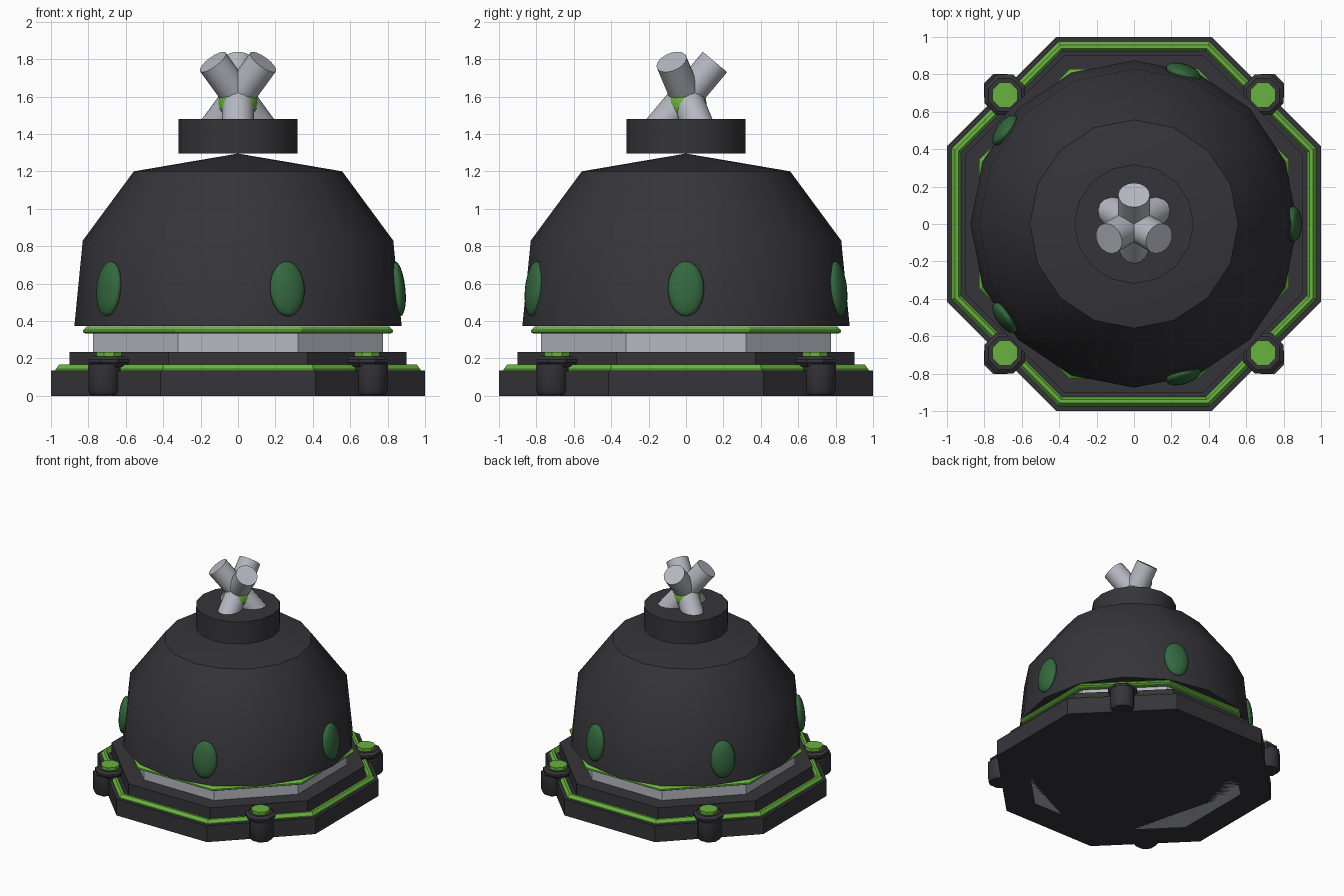
import bpy, bmesh, math
from mathutils import Vector, Matrix

if "Cube" in bpy.data.objects:
    bpy.data.objects.remove(bpy.data.objects["Cube"])


def material(name, rgb):
    m = bpy.data.materials.new(name)
    m.diffuse_color = (*rgb, 1)
    m.use_nodes = True
    m.node_tree.nodes["Principled BSDF"].inputs["Base Color"].default_value = m.diffuse_color
    return m


DARK = material("charcoal", (0.036, 0.036, 0.042))
GREEN = material("bright green", (0.14, 0.45, 0.05))
LEAF = material("dark green", (0.035, 0.14, 0.05))
GREY = material("light grey", (0.46, 0.48, 0.53))


def finish(name, bm, mat, smooth=None):
    bmesh.ops.recalc_face_normals(bm, faces=bm.faces[:])
    me = bpy.data.meshes.new(name)
    bm.to_mesh(me)
    bm.free()
    me.materials.append(mat)
    ob = bpy.data.objects.new(name, me)
    bpy.context.collection.objects.link(ob)
    if smooth:
        bpy.ops.object.select_all(action='DESELECT')
        ob.select_set(True)
        bpy.context.view_layer.objects.active = ob
        bpy.ops.object.shade_smooth_by_angle(angle=math.radians(smooth))
    return ob


def lathe(name, profile, sides, mat, flats=False, ring=False, smooth=None, at=(0, 0)):
    """Turn (radius, z) points about z; flats=True reads radius as the flat-side distance."""
    bm = bmesh.new()
    turn = math.pi / sides if flats else 0
    grow = 1 / math.cos(math.pi / sides) if flats else 1
    rows = []
    for r, z in profile:
        count = 1 if r == 0 else sides
        rows.append([bm.verts.new((at[0] + r * grow * math.cos(turn + math.tau * i / sides),
                                   at[1] + r * grow * math.sin(turn + math.tau * i / sides), z))
                     for i in range(count)])
    pairs = list(zip(rows, rows[1:]))
    if ring:
        pairs.append((rows[-1], rows[0]))
    for a, b in pairs:
        for i in range(sides):
            j = (i + 1) % sides
            if len(b) == 1:
                bm.faces.new((a[i], a[j], b[0]))
            else:
                bm.faces.new((a[i], a[j], b[j], b[i]))
    if not ring:
        for row in (rows[0], rows[-1]):
            if len(row) > 1:
                bm.faces.new(row)
    return finish(name, bm, mat, smooth)


# Octagonal stepped base with a raised green trim
lathe("base_plate", [(1, 0), (1, 0.135), (0.9, 0.135), (0.9, 0.235)], 8, DARK, flats=True)
lathe("base_trim", [(0.975, 0.13), (0.975, 0.142), (0.957, 0.166), (0.938, 0.166), (0.925, 0.142),
                    (0.925, 0.13)], 8, GREEN, flats=True, ring=True)
lathe("collar", [(0.775, 0), (0.775, 0.34)], 8, GREY, flats=True)
lathe("collar_trim", [(0.815, 0.332), (0.828, 0.34), (0.828, 0.352), (0.808, 0.37)],
      8, GREEN, flats=True)

# Dome and its cap
lathe("dome", [(0.875, 0.372), (0.83, 0.83), (0.557, 1.2), (0, 1.295)], 16, DARK, smooth=40)
lathe("cap", [(0.319, 1.295), (0.319, 1.48)], 16, DARK, smooth=30)

# Corner posts with chamfered heads and green buttons
for sx in (-1, 1):
    for sy in (-1, 1):
        c = (0.69 * sx, 0.69 * sy)
        lathe("post", [(0.075, 0.005), (0.088, 0.025), (0.088, 0.17)], 8, DARK, flats=True,
              smooth=50, at=(0.715 * sx, 0.715 * sy))
        lathe("post_head", [(0.09, 0.155), (0.108, 0.178), (0.108, 0.195), (0.088, 0.21)], 8,
              DARK, flats=True, at=c)
        lathe("post_button", [(0.067, 0.2), (0.067, 0.235)], 8, GREEN, flats=True, at=c)

# Five oval windows bulging out of the dome wall
for k in range(5):
    bm = bmesh.new()
    bmesh.ops.create_uvsphere(bm, u_segments=20, v_segments=12, radius=1)
    m = (Matrix.Rotation(math.tau * k / 5, 4, 'Z') @ Matrix.Translation((0.853, 0, 0.572))
         @ Matrix.Rotation(math.radians(-6), 4, 'Y') @ Matrix.Diagonal((0.042, 0.097, 0.148, 1)))
    bmesh.ops.transform(bm, matrix=m, verts=bm.verts[:])
    finish("oval_window", bm, LEAF, 60)

# Three crossing tubes on the cap
for a in (90, 210, 330):
    t = math.radians(a)
    axis = Vector((0.155 * math.cos(t), 0.155 * math.sin(t), 0.185))
    bm = bmesh.new()
    bmesh.ops.create_cone(bm, cap_ends=True, segments=16, radius1=0.085, radius2=0.085,
                          depth=2 * axis.length)
    m = Matrix.Translation((0, 0, 1.6)) @ axis.to_track_quat('Z', 'Y').to_matrix().to_4x4()
    bmesh.ops.transform(bm, matrix=m, verts=bm.verts[:])
    finish("tube", bm, GREY, 30)

# Small green core where the tubes meet
bm = bmesh.new()
bmesh.ops.create_uvsphere(bm, u_segments=16, v_segments=10, radius=0.11)
bmesh.ops.translate(bm, vec=(0, 0, 1.562), verts=bm.verts[:])
finish("tube_core", bm, GREEN, 60)
